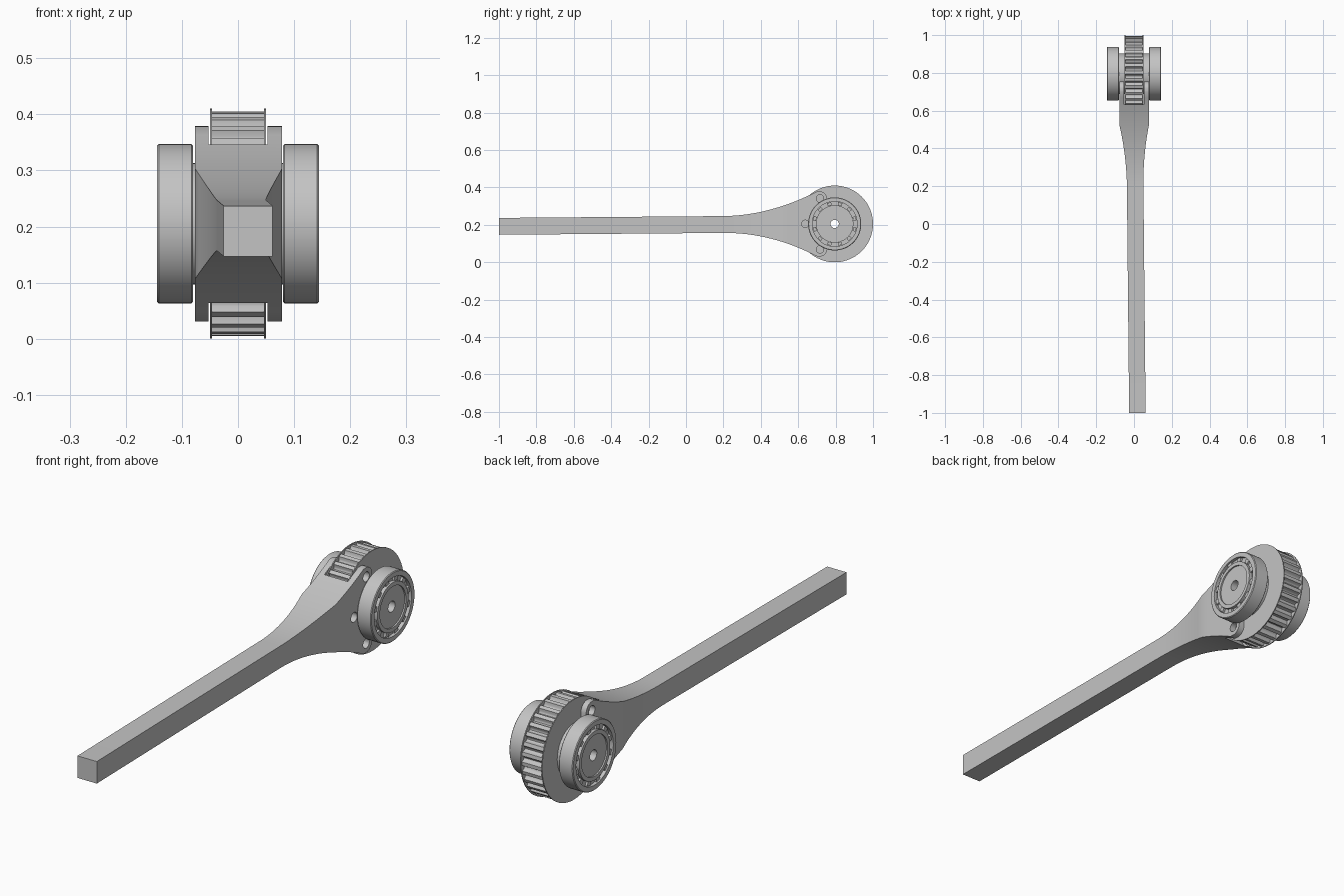
import bpy, bmesh, math
from mathutils import Vector

if "Cube" in bpy.data.objects:
    bpy.data.objects.remove(bpy.data.objects["Cube"])

CY, CZ = 0.795, 0.205          # wheel centre
LOBE_Y, LOBE_H, LOBE_R = 0.716, 0.136, 0.038

grey = bpy.data.materials.new("plain_grey")
grey.diffuse_color = (0.55, 0.55, 0.55, 1)
grey.use_nodes = True
grey.node_tree.nodes["Principled BSDF"].inputs["Base Color"].default_value = grey.diffuse_color


def finish(bm, name):
    bmesh.ops.recalc_face_normals(bm, faces=bm.faces)
    me = bpy.data.meshes.new(name)
    bm.to_mesh(me)
    bm.free()
    ob = bpy.data.objects.new(name, me)
    bpy.context.collection.objects.link(ob)
    me.materials.append(grey)
    return ob


def smooth(ob):
    bpy.ops.object.select_all(action='DESELECT')
    ob.select_set(True)
    bpy.context.view_layer.objects.active = ob
    bpy.ops.object.shade_smooth_by_angle(angle=math.radians(32))


def polar(x, r, a, cy=CY, cz=CZ):
    return Vector((x, cy + r * math.cos(a), cz + r * math.sin(a)))


def bridge(bm, rings, closed):
    pairs = list(zip(rings, rings[1:] + rings[:1] if closed else rings[1:]))
    for a, b in pairs:
        n = len(a)
        for i in range(n):
            j = (i + 1) % n
            bm.faces.new((a[i], a[j], b[j], b[i]))


def lathe(name, profile, n=64, cy=CY, cz=CZ):
    """Spin a closed (x, radius) outline around the x axis."""
    bm = bmesh.new()
    rings = [[bm.verts.new(polar(x, r, 2 * math.pi * i / n, cy, cz)) for i in range(n)]
             for x, r in profile]
    bridge(bm, rings, True)
    return finish(bm, name)


def cutter(name, cy, cz, r, half, n):
    bm = bmesh.new()
    rings = [[bm.verts.new(polar(x, r, 2 * math.pi * i / n, cy, cz)) for i in range(n)]
             for x in (-half, half)]
    bridge(bm, rings, False)
    for ring in rings:
        bm.faces.new(ring)
    ob = finish(bm, name)
    ob.hide_render = True
    return ob


# Arm: square bar that flares into the head, lofted along y
def lerp(a, b, t):
    return a + (b - a) * max(0, min(1, t))


def section(y, h=None):
    if h is None:
        h = 0.045 + 0.514 * max(0, y - 0.2) ** 2
    w = 0.0437 + 0.0335 * max(0, min(1, (y - 0.2) / 0.32)) ** 2
    t = (y + 1) / 1.22
    cx = lerp(0.018, 0.006, t) if y < 0.22 else lerp(0.006, 0.001, (y - 0.22) / 0.3)
    cz = lerp(0.192, 0.202, t) if y < 0.22 else lerp(0.202, CZ, (y - 0.22) / 0.3)
    return [Vector((cx + sx * w, y, cz + sz * h))
            for sx, sz in ((-1, -1), (1, -1), (1, 1), (-1, 1))]


sections = [section(-1), section(0.2)]
sections += [section(0.2 + 0.032 * i) for i in range(1, 11)]
sections += [section(0.52 + 0.0298 * i) for i in range(1, 7)]
for i in range(1, 9):           # rounded corner of the head
    a = math.radians(117 - 117 * i / 8)
    sections.append(section(LOBE_Y + LOBE_R * math.cos(a), LOBE_H + LOBE_R * math.sin(a)))
bm = bmesh.new()
rings = [[bm.verts.new(p) for p in s] for s in sections]
bridge(bm, rings, False)
bm.faces.new(rings[0])
bm.faces.new(rings[-1])
arm = finish(bm, "arm")

# Wheel slot and the three bolt holes cut through the head
cutters = [cutter("slot_cutter", CY, CZ, 0.215, 0.053, 96)]
for k in (120, 180, 240):
    p = polar(0, 0.157, math.radians(k))
    cutters.append(cutter("bolt_hole_cutter", p.y, p.z, 0.02, 0.2, 24))
bpy.context.view_layer.objects.active = arm
for c in cutters:
    m = arm.modifiers.new("cut", 'BOOLEAN')
    m.operation, m.solver, m.object = 'DIFFERENCE', 'EXACT', c
    bpy.ops.object.modifier_apply(modifier=m.name)
    bpy.data.objects.remove(c, do_unlink=True)
smooth(arm)

# Toothed wheel: rounded grooves around the rim
TEETH = 32
step = 2 * math.pi / TEETH
outline = []
for t in range(TEETH):
    for i in range(7):          # groove
        u = i / 6
        r = 0.2 - 0.016 * math.sin(math.pi * u) ** 0.7
        outline.append((r, t * step + step * 0.62 * u))
bm = bmesh.new()
bridge(bm, [[bm.verts.new(polar(x, r, a)) for r, a in outline] for x in (-0.046, 0.046)], False)
smooth(finish(bm, "toothed_wheel"))

# Thin flange on each side of the toothed wheel
for s, side in ((-1, "left"), (1, "right")):
    smooth(lathe(side + "_flange", [(s * x, r) for x, r in
           ((0.046, 0.05), (0.046, 0.205), (0.05, 0.205), (0.05, 0.05))], 80))

# Hub with a through bore
smooth(lathe("hub", [(-0.138, 0.022), (-0.138, 0.088), (-0.085, 0.088), (-0.085, 0.108),
                     (0.085, 0.108), (0.085, 0.088), (0.138, 0.088), (0.138, 0.022)]))

# Ball bearings
for s, side in ((-1, "left"), (1, "right")):
    def ring(name, pts):
        smooth(lathe(side + name, [(s * x, r) for x, r in pts]))
    ring("_bearing_outer_ring", ((0.08, 0.12), (0.08, 0.139), (0.083, 0.142),
                                 (0.141, 0.142), (0.144, 0.139), (0.144, 0.12)))
    ring("_bearing_inner_ring", ((0.08, 0.084), (0.08, 0.1), (0.144, 0.1), (0.144, 0.084)))
    ring("_bearing_cage", ((0.09, 0.099), (0.09, 0.121), (0.13, 0.121), (0.13, 0.099)))
    # Cage lugs spaced around the race
    bm = bmesh.new()
    for k in range(12):
        a = 2 * math.pi * (k + 0.5) / 12
        lug = [[bm.verts.new(polar(s * x, r, a + d)) for r, d in
                ((0.102, -0.1), (0.118, -0.1), (0.118, 0.1), (0.102, 0.1))]
               for x in (0.085, 0.139)]
        bridge(bm, lug, False)
        for r4 in lug:
            bm.faces.new(r4)
    finish(bm, side + "_bearing_lugs")
